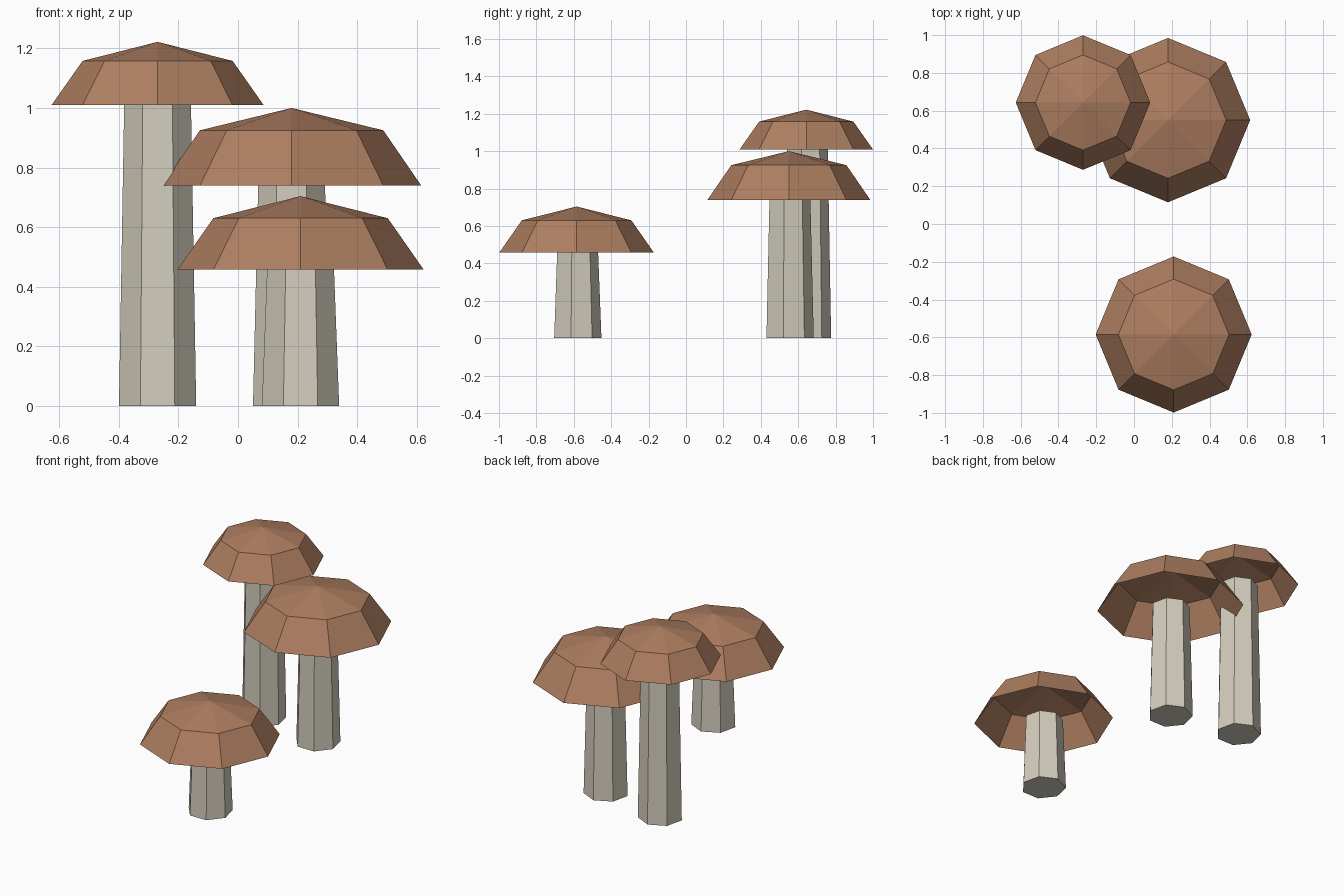
import bpy
import bmesh
import math

cube = bpy.data.objects.get("Cube")
if cube:
    bpy.data.objects.remove(cube, do_unlink=True)


def make_material(name, colour):
    mat = bpy.data.materials.new(name)
    mat.use_nodes = True
    mat.diffuse_color = colour
    mat.node_tree.nodes["Principled BSDF"].inputs["Base Color"].default_value = colour
    return mat


brown = make_material("warm_brown", (0.42, 0.208, 0.118, 1))
cream = make_material("pale_cream", (0.65, 0.61, 0.51, 1))


def lathe(name, location, sides, start, profile, mat, closed):
    """Flat-sided part from (radius, height) rings; radius 0 makes a tip."""
    bm = bmesh.new()
    rings = []
    for radius, z in profile:
        if radius == 0:
            rings.append([bm.verts.new((0, 0, z))] * sides)
            continue
        angles = [start + math.tau * i / sides for i in range(sides)]
        rings.append([bm.verts.new((radius * math.cos(a), radius * math.sin(a), z))
                      for a in angles])
    for low, high in zip(rings, rings[1:]):
        for i in range(sides):
            j = (i + 1) % sides
            corners = [low[i], low[j], high[j], high[i]]
            bm.faces.new(list(dict.fromkeys(corners)))
    if closed:
        bm.faces.new(rings[0][::-1])
        bm.faces.new(rings[-1])
    mesh = bpy.data.meshes.new(name)
    bm.to_mesh(mesh)
    bm.free()
    mesh.materials.append(mat)
    obj = bpy.data.objects.new(name, mesh)
    obj.location = location
    bpy.context.collection.objects.link(obj)


def mushroom(label, x, y, rim, shoulder, rim_z, shoulder_z, tip_z):
    # Tapered seven-sided stem, one corner towards the back
    lathe(label + "_stem", (x, y, 0), 7, math.pi / 2,
          [(0.133, 0), (0.115, rim_z + 0.005)], cream, True)
    # Open eight-sided cap: sloping skirt and shallow pointed top
    lathe(label + "_cap", (x, y, 0), 8, 0,
          [(rim, rim_z), (shoulder, shoulder_z), (0, tip_z)], brown, False)


mushroom("tall", -0.27, 0.643, 0.356, 0.252, 1.01, 1.158, 1.222)
mushroom("middle", 0.18, 0.55, 0.435, 0.308, 0.74, 0.925, 1.0)
mushroom("short", 0.21, -0.585, 0.413, 0.293, 0.458, 0.63, 0.704)
